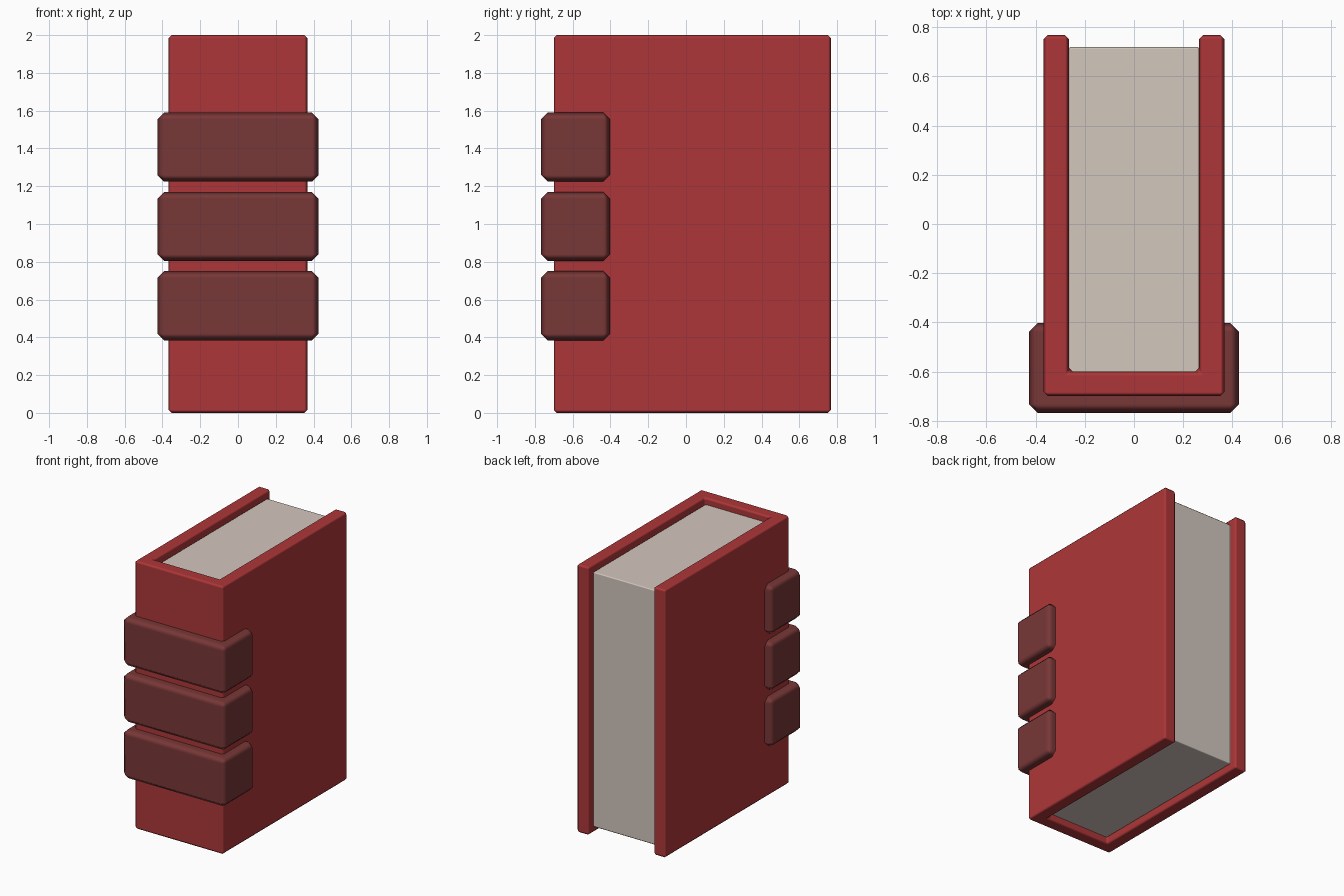
import bpy, bmesh

if "Cube" in bpy.data.objects:
    bpy.data.objects.remove(bpy.data.objects["Cube"])


def material(name, rgb):
    m = bpy.data.materials.new(name)
    m.diffuse_color = (*rgb, 1)
    m.use_nodes = True
    m.node_tree.nodes["Principled BSDF"].inputs["Base Color"].default_value = m.diffuse_color
    return m


RED = material("cover red", (0.42, 0.037, 0.040))
MAROON = material("band maroon", (0.19, 0.038, 0.038))
PAPER = material("paper", (0.65, 0.57, 0.51))


def prism(name, outline, z0, z1, mat, bevel):
    """Extrude an xy outline from z0 to z1 and chamfer its edges."""
    bm = bmesh.new()
    face = bm.faces.new([bm.verts.new((x, y, z0)) for x, y in outline])
    ext = bmesh.ops.extrude_face_region(bm, geom=[face])
    top = [v for v in ext["geom"] if isinstance(v, bmesh.types.BMVert)]
    bmesh.ops.translate(bm, verts=top, vec=(0, 0, z1 - z0))
    bmesh.ops.recalc_face_normals(bm, faces=bm.faces)
    bmesh.ops.bevel(bm, geom=bm.edges[:], offset=bevel, segments=1,
                    affect='EDGES', profile=0.5)
    for f in bm.faces:
        f.smooth = True
    me = bpy.data.meshes.new(name)
    bm.to_mesh(me)
    bm.free()
    me.materials.append(mat)
    ob = bpy.data.objects.new(name, me)
    bpy.context.collection.objects.link(ob)
    # keep the broad faces flat while the chamfers shade softly
    wn = ob.modifiers.new("flat_faces", 'WEIGHTED_NORMAL')
    wn.weight = 100
    return ob


def rect(x, y0, y1):
    return [(-x, y0), (x, y0), (x, y1), (-x, y1)]


# Cover: U-shaped shell, open at the back
prism("cover", [(-0.367, -0.70), (0.367, -0.70), (0.367, 0.768), (0.265, 0.768),
                (0.265, -0.60), (-0.265, -0.60), (-0.265, 0.768), (-0.367, 0.768)],
      0, 2, RED, 0.016)

# Page block, recessed at top, bottom and back
prism("pages", rect(0.266, -0.62, 0.72), 0.05, 1.95, PAPER, 0.008)

# Three raised bands wrapping the spine
for i in range(3):
    z = 0.567 + 0.42 * i
    prism(f"spine_band_{i + 1}", rect(0.427, -0.768, -0.402),
          z - 0.183, z + 0.183, MAROON, 0.036)
